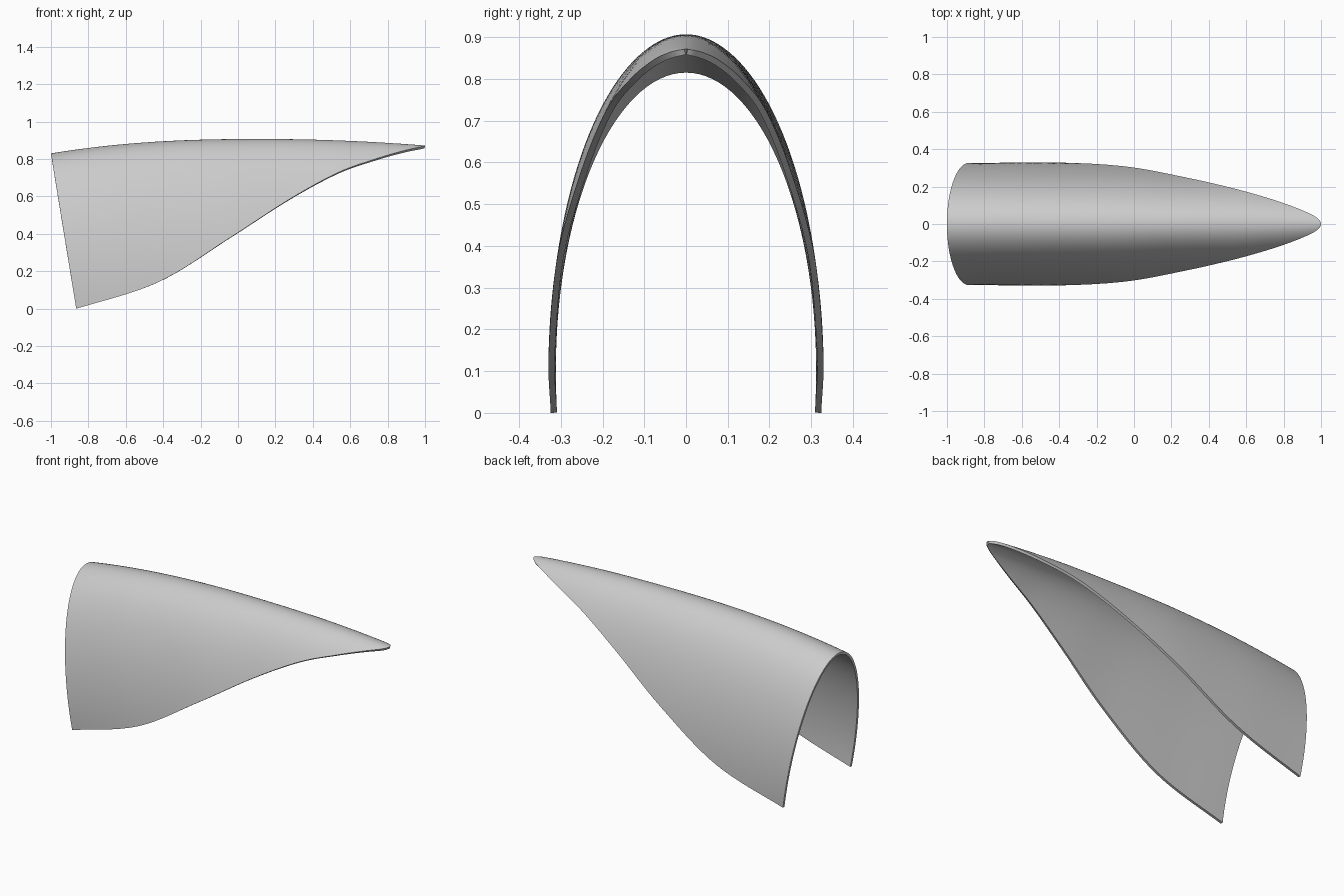
import bpy, bmesh, math

if "Cube" in bpy.data.objects:
    bpy.data.objects.remove(bpy.data.objects["Cube"], do_unlink=True)

# Lower rim from the tip to the rear, evenly spaced in u: half width and height
RIM_WIDTH = [0, .038, .08, .132, .19, .25, .308, .329, .324]
RIM_HEIGHT = [.872, .864, .844, .801, .727, .583, .375, .141, 0]
LENGTH = 1.865
AXIS_Z = 0.1      # height of the widest level of every arch
SLANT = 0.163     # backward lean of each arch
STEPS, ARC = 64, 64


def spline(values, u):
    """Smooth curve through evenly spaced values."""
    last = len(values) - 1
    k = min(int(u * last), last - 1)
    t = u * last - k
    b, c = values[k], values[k + 1]
    a = values[k - 1] if k else 2 * b - c
    d = values[k + 2] if k + 2 <= last else 2 * c - b
    return b + t * (c - a + t * (2*a - 5*b + 4*c - d + t * (3*(b - c) + d - a))) / 2


def ridge_height(x):
    d = x - 0.12
    if d < 0:
        return 0.907 - 0.077 * (-d / 1.12) ** 2.4
    return 0.907 - 0.035 * (d / 0.88) ** 2


def arch(u):
    """Points of one leaning elliptical arch, from the right rim to the left."""
    rim_x = 1 - LENGTH * u * u
    width, rim_z = spline(RIM_WIDTH, u), spline(RIM_HEIGHT, u)
    top = ridge_height(rim_x)
    for _ in range(4):
        top = ridge_height(rim_x - SLANT * (top - rim_z))
    half = math.acos(min(1, (rim_z - AXIS_Z) / (top - AXIS_Z)))
    radius = width / math.sin(half)
    for j in range(ARC + 1):
        a = half * (2 * j / ARC - 1)
        z = AXIS_Z + (top - AXIS_Z) * math.cos(a)
        yield rim_x - SLANT * (z - rim_z), radius * math.sin(a), z


# Curved shell skin, fanned at the tip
bm = bmesh.new()
tip = bm.verts.new((1, 0, RIM_HEIGHT[0]))
previous = None
for i in range(1, STEPS + 1):
    row = [bm.verts.new(p) for p in arch(i / STEPS)]
    for j in range(ARC):
        if previous:
            bm.faces.new((previous[j], previous[j + 1], row[j + 1], row[j]))
        else:
            bm.faces.new((tip, row[j + 1], row[j]))
    previous = row
mesh = bpy.data.meshes.new("curved_shell")
bm.to_mesh(mesh)
bm.free()
shell = bpy.data.objects.new("curved_shell", mesh)
bpy.context.collection.objects.link(shell)

# Wall thickness, inward
wall = shell.modifiers.new("wall", "SOLIDIFY")
wall.thickness = 0.015
wall.offset = -1

# Single grey colour
grey = bpy.data.materials.new("light_grey")
grey.use_nodes = True
colour = (0.6, 0.6, 0.6, 1)
grey.diffuse_color = colour
grey.node_tree.nodes["Principled BSDF"].inputs["Base Color"].default_value = colour
mesh.materials.append(grey)

# Smooth faces with sharp rims
bpy.ops.object.select_all(action="DESELECT")
shell.select_set(True)
bpy.context.view_layer.objects.active = shell
bpy.ops.object.modifier_apply(modifier="wall")
bpy.ops.object.shade_smooth_by_angle(angle=math.radians(35))
